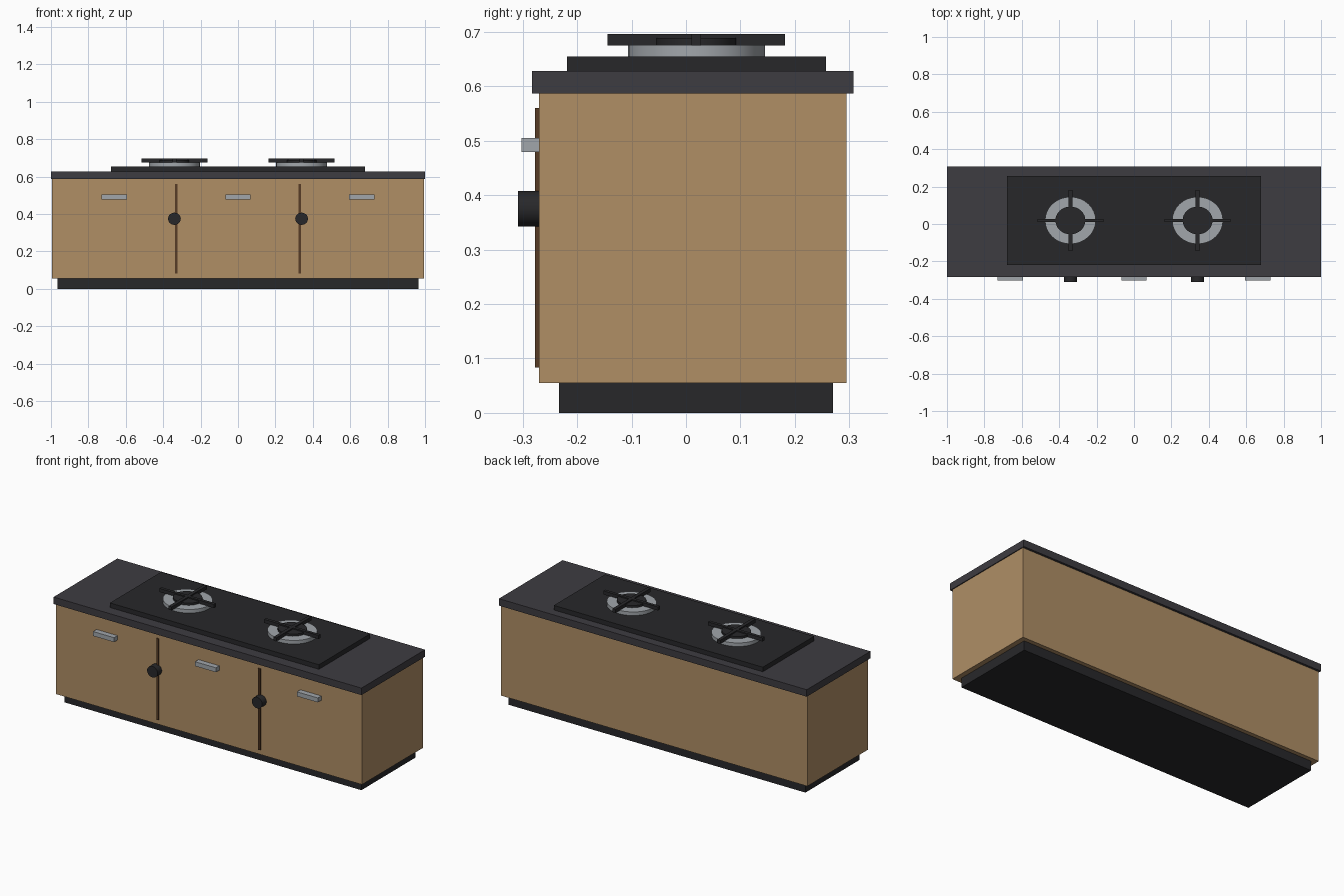
import bpy
import math
from mathutils import Vector

if "Cube" in bpy.data.objects:
    bpy.data.objects.remove(bpy.data.objects["Cube"])


def material(name, rgb):
    # 8-bit display colour to linear
    m = bpy.data.materials.new(name)
    m.diffuse_color = [(c / 255) ** 2.2 for c in rgb] + [1]
    m.use_nodes = True
    m.node_tree.nodes["Principled BSDF"].inputs["Base Color"].default_value = m.diffuse_color
    return m


WOOD = material("wood", (174, 141, 101))
SEAM = material("dark_wood", (88, 62, 42))
DARK = material("black_enamel", (44, 44, 46))
STONE = material("counter_stone", (64, 62, 67))
METAL = material("metal", (160, 165, 170))


def finish(name, mat):
    ob = bpy.context.object
    ob.name = name
    ob.data.materials.append(mat)
    bpy.ops.object.transform_apply(location=False, rotation=True, scale=True)
    return ob


def box(name, mat, lo, hi):
    lo, hi = Vector(lo), Vector(hi)
    bpy.ops.mesh.primitive_cube_add(size=1, location=(lo + hi) / 2)
    bpy.context.object.scale = hi - lo
    return finish(name, mat)


def cylinder(name, mat, centre, rx, ry, depth, rot=(0, 0, 0)):
    bpy.ops.mesh.primitive_cylinder_add(vertices=32, radius=1, depth=depth,
                                        location=centre, rotation=rot)
    bpy.context.object.scale = (rx, ry, 1)
    ob = finish(name, mat)
    bpy.ops.object.shade_smooth_by_angle(angle=math.radians(30))
    return ob


# Cabinet, plinth, worktop and hob plate
box("plinth", DARK, (-0.965, -0.233, 0), (0.965, 0.27, 0.055))
box("cabinet", WOOD, (-0.995, -0.27, 0.055), (0.995, 0.295, 0.587))
box("worktop", STONE, (-1, -0.283, 0.587), (1, 0.308, 0.628))
box("hob_plate", DARK, (-0.679, -0.219, 0.628), (0.679, 0.257, 0.655))

# Drawer handles
for i, x in enumerate((-0.662, 0, 0.662)):
    box(f"handle_{i + 1}", METAL, (x - 0.068, -0.302, 0.479), (x + 0.068, -0.27, 0.505))

for side, s in (("left", -1), ("right", 1)):
    # Door seam and control knob
    x = s * 0.33
    box(f"{side}_door_seam", SEAM, (x - 0.007, -0.277, 0.083), (x + 0.007, -0.268, 0.56))
    x = s * 0.34
    cylinder(f"{side}_knob", DARK, (x, -0.289, 0.375), 0.034, 0.0325, 0.04,
             (math.pi / 2, 0, 0))
    # Burner disc, cap and pan support cross
    y = 0.019
    cylinder(f"{side}_burner", METAL, (x, y, 0.665), 0.136, 0.126, 0.022)
    cylinder(f"{side}_burner_cap", DARK, (x, y, 0.682), 0.08, 0.074, 0.014)
    box(f"{side}_support_x", DARK, (x - 0.177, y - 0.009, 0.675), (x + 0.177, y + 0.009, 0.696))
    box(f"{side}_support_y", DARK, (x - 0.01, y - 0.163, 0.675), (x + 0.01, y + 0.163, 0.696))
